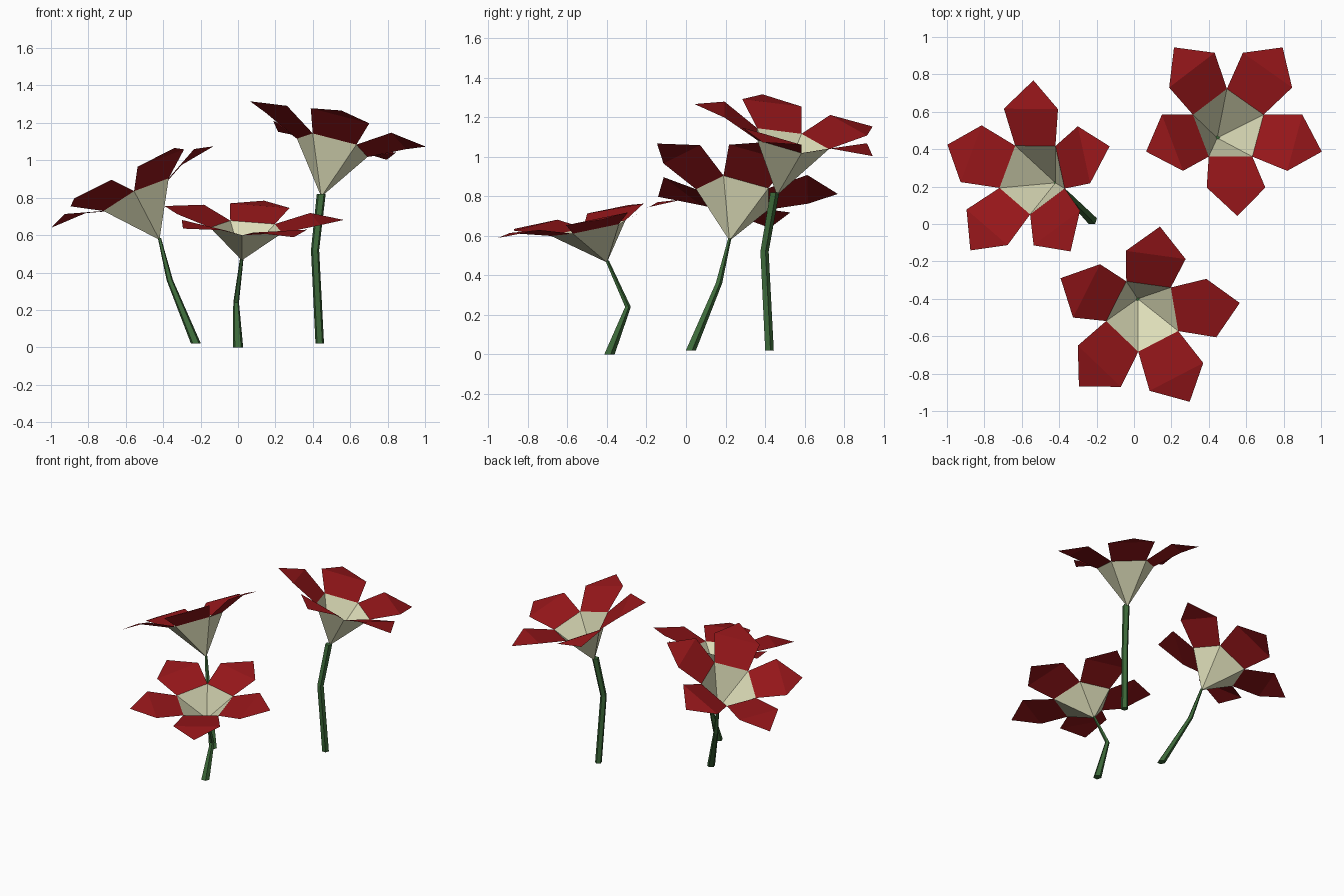
import bpy
from math import cos, sin, radians
from mathutils import Vector

if "Cube" in bpy.data.objects:
    bpy.data.objects.remove(bpy.data.objects["Cube"])


def material(name, rgb):
    m = bpy.data.materials.new(name)
    m.diffuse_color = (*rgb, 1)
    m.use_nodes = True
    m.node_tree.nodes["Principled BSDF"].inputs["Base Color"].default_value = m.diffuse_color
    return m


RED = material("petal_red", (0.30, 0.008, 0.010))
CREAM = material("cup_cream", (0.72, 0.72, 0.48))
GREEN = material("stem_green", (0.045, 0.14, 0.040))


def make_object(name, verts, faces, mat):
    mesh = bpy.data.meshes.new(name)
    mesh.from_pydata(verts, [], faces)
    mesh.materials.append(mat)
    obj = bpy.data.objects.new(name, mesh)
    bpy.context.collection.objects.link(obj)
    return obj


def stem(name, rings, sides=5):
    # Bent tube through horizontal rings given as (x, y, z, radius)
    verts = [(x + r * cos(radians(360 * i / sides + 18)),
              y + r * sin(radians(360 * i / sides + 18)), z)
             for x, y, z, r in rings for i in range(sides)]
    faces = [(k * sides + i, k * sides + (i + 1) % sides,
              (k + 1) * sides + (i + 1) % sides, (k + 1) * sides + i)
             for k in range(len(rings) - 1) for i in range(sides)]
    faces.append(tuple(reversed(range(sides))))
    faces.append(tuple(range(len(verts) - sides, len(verts))))
    make_object(name, verts, faces, GREEN)


def blossom(name, apex, axis, normal, phase):
    # Polar frame: height runs along the axis, radius lies in the blossom plane
    apex, axis, n = Vector(apex), Vector(axis), Vector(normal).normalized()
    u = Vector((n.z, 0, -n.x)).normalized()
    v = n.cross(u)

    def point(radius, height, angle):
        a = radians(phase + angle)
        return apex + axis * height + (u * cos(a) + v * sin(a)) * radius

    # Open five-sided cup
    rim = [point(0.205, 0.77, 72 * i - 36) for i in range(5)]
    make_object(name + "_cup", [apex] + rim,
                [(0, 1 + i, 1 + (i + 1) % 5) for i in range(5)], CREAM)

    # Five petals: a rising quad and a flat pointed end
    verts, faces = [], []
    for i in range(5):
        a, b = 72 * i, 5 * i
        verts += [rim[i], point(0.39, 1.01, a - 24.5), point(0.51, 1.0, a),
                  point(0.39, 1.01, a + 24.5), rim[(i + 1) % 5]]
        faces += [(b, b + 1, b + 3, b + 4), (b + 1, b + 2, b + 3)]
    make_object(name + "_petals", verts, faces, RED)


# Left flower
stem("left_stem", [(-0.225, 0.022, 0.02, 0.028), (-0.365, 0.165, 0.36, 0.018),
                   (-0.42, 0.22, 0.585, 0.009)])
blossom("left", (-0.42, 0.22, 0.575), (-0.156, 0.044, 0.303),
        (-0.50, 0.17, 1), 89.5)

# Front flower
stem("front_stem", [(0, -0.39, 0, 0.029), (-0.01, -0.295, 0.24, 0.016),
                    (0.02, -0.40, 0.475, 0.010)])
blossom("front", (0.02, -0.40, 0.465), (0.043, -0.109, 0.224),
        (0.05, -0.20, 1), 10)

# Tall right flower
stem("right_stem", [(0.437, 0.42, 0.02, 0.024), (0.412, 0.395, 0.52, 0.023),
                    (0.445, 0.447, 0.82, 0.025)])
blossom("right", (0.445, 0.46, 0.805), (0.081, 0.081, 0.357),
        (0.258, 0.223, 1), 270)
